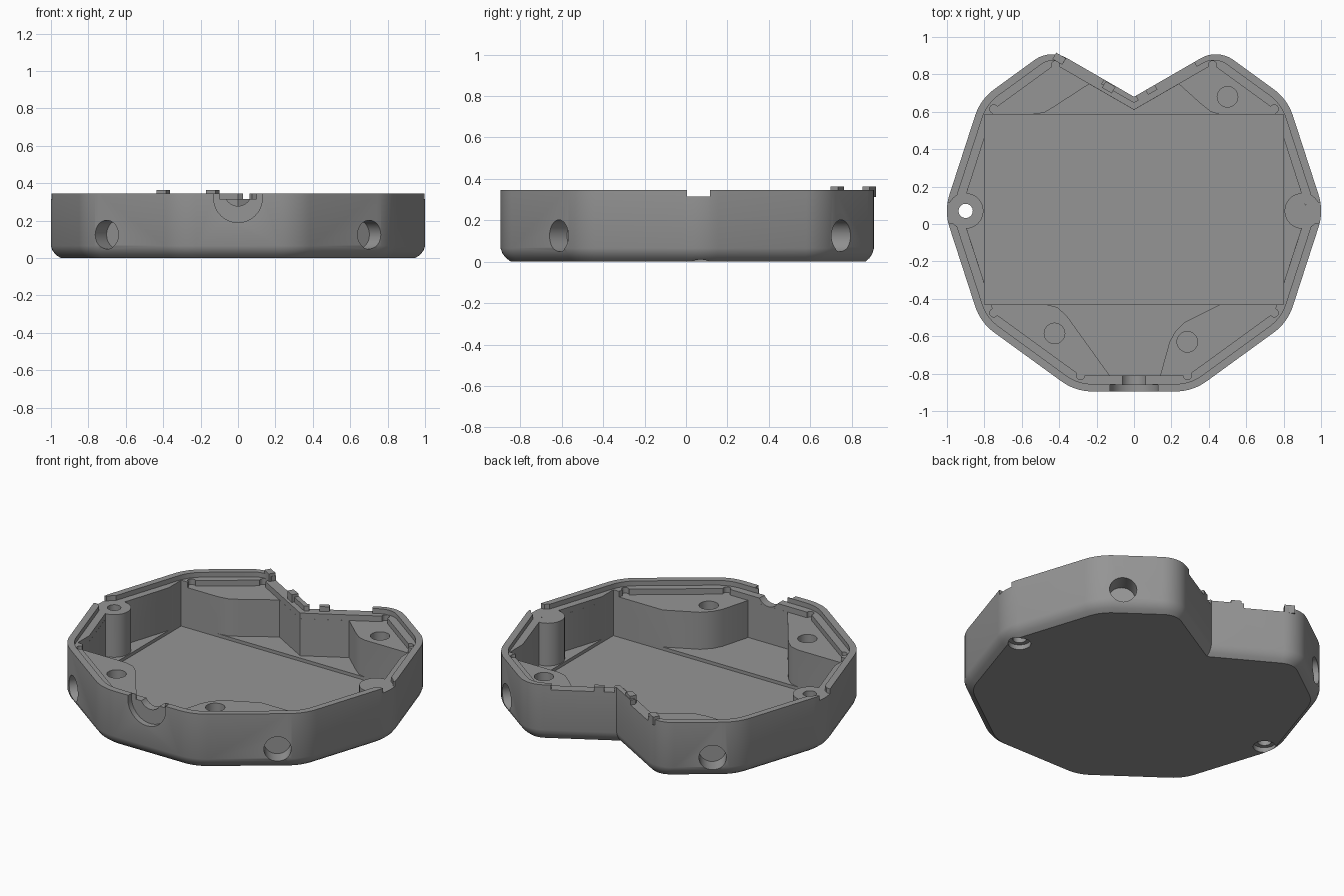
import bpy, bmesh, math
from mathutils import Vector, Matrix

if "Cube" in bpy.data.objects:
    bpy.data.objects.remove(bpy.data.objects["Cube"])

grey = bpy.data.materials.new("case grey")
grey.diffuse_color = (0.3, 0.3, 0.3, 1)
grey.use_nodes = True
grey.node_tree.nodes["Principled BSDF"].inputs["Base Color"].default_value = grey.diffuse_color
CY = 0.07                                   # centre of the ten-sided body
C36, S36, C72, S72 = (f(math.radians(a)) for a in (36, 72) for f in (math.cos, math.sin))


def fillet(pts, segs=8):
    """Round the corners of (x, y, radius) points."""
    out = []
    for k, (x, y, r) in enumerate(pts):
        p = Vector((x, y))
        if r <= 0:
            out.append(p)
            continue
        a = (Vector(pts[k - 1][:2]) - p).normalized()
        b = (Vector(pts[(k + 1) % len(pts)][:2]) - p).normalized()
        half = a.angle(b) / 2
        c = p + (a + b).normalized() * (r / math.sin(half))
        s = p + a * (r / math.tan(half)) - c
        e = p + b * (r / math.tan(half)) - c
        turn = s.angle_signed(e)            # clockwise positive
        for i in range(segs + 1):
            t = -turn * i / segs
            out.append(c + Vector((s.x * math.cos(t) - s.y * math.sin(t),
                                   s.x * math.sin(t) + s.y * math.cos(t))))
    return out


def outline(inset, rounded=True):
    """Ten-sided outline with a V notch at the back, counter-clockwise."""
    R = 1.015 - inset / 0.951
    r, rl = (0.28 - inset, 0.16 - inset) if rounded else (0, 0)
    notch = 0.68 - inset * 0.82
    slope = S36 / C36                       # back diagonal
    lx = (CY + R * S36 + slope * R * C36 - notch) / (0.577 + slope)
    lobe = (lx, notch + 0.577 * lx, rl)
    right = [(R * C72, CY - R * S72, r), (R * C36, CY - R * S36, r), (R, CY, r),
             (R * C36, CY + R * S36, r), lobe]
    left = [(-x, y, q) for x, y, q in reversed(right)]
    return fillet(right + [(0, notch, 0)] + left)


def add(name, bm):
    bmesh.ops.recalc_face_normals(bm, faces=bm.faces)
    me = bpy.data.meshes.new(name)
    bm.to_mesh(me)
    bm.free()
    ob = bpy.data.objects.new(name, me)
    bpy.context.collection.objects.link(ob)
    me.materials.append(grey)
    return ob


def loft(name, rings):
    """Closed solid through (points, z) rings."""
    bm = bmesh.new()
    vs = [[bm.verts.new((p[0], p[1], z)) for p in pts] for pts, z in rings]
    for a, b in zip(vs, vs[1:]):
        for i in range(len(a)):
            j = (i + 1) % len(a)
            bm.faces.new((a[i], a[j], b[j], b[i]))
    bm.faces.new(vs[0])
    bm.faces.new(vs[-1])
    return add(name, bm)


def prism(name, pts, z0, z1=0.5):
    return loft(name, [(pts, z0), (pts, z1)])


def tube(name, a, b, r, segs=32):
    """Cylinder between two points."""
    a, b = Vector(a), Vector(b)
    bm = bmesh.new()
    m = Matrix.Translation((a + b) / 2) @ (b - a).to_track_quat('Z', 'Y').to_matrix().to_4x4()
    bmesh.ops.create_cone(bm, cap_ends=True, segments=segs, radius1=r, radius2=r,
                          depth=(b - a).length, matrix=m)
    return add(name, bm)


def box(name, c, size, angle=0):
    bm = bmesh.new()
    m = Matrix.Translation(c) @ Matrix.Rotation(angle, 4, 'Z') @ Matrix.Diagonal((*size, 1))
    bmesh.ops.create_cube(bm, size=1, matrix=m)
    return add(name, bm)


def cut(ob, cutter):
    mod = ob.modifiers.new("cut", 'BOOLEAN')
    mod.object, mod.operation, mod.solver = cutter, 'DIFFERENCE', 'EXACT'
    bpy.context.view_layer.objects.active = ob
    bpy.ops.object.modifier_apply(modifier=mod.name)
    bpy.data.objects.remove(cutter)


# Solid shell with a softened bottom edge
case = loft("case", [(outline(0.05), 0), (outline(0.026), 0.018), (outline(0.009), 0.04),
                     (outline(0), 0.065), (outline(0), 0.345)])

# Ledge inside the raised rim
cut(case, prism("ledge_cut", outline(0.04), 0.315))

# Cavity above the corner shelves, and the deep well between them
well = [(0, .61), (-.24, .748), (-.43, .625), (-.48, .595), (-.55, .585), (-.76, .585),
        (-.925, .07), (-.763, -.43), (-.47, -.43), (-.41, -.445), (-.36, -.49), (-.13, -.81),
        (.14, -.81), (.19, -.63), (.22, -.575), (.27, -.525), (.46, -.43), (.763, -.43),
        (.925, .07), (.76, .585), (.46, .585), (.41, .6), (.36, .64), (.24, .748)]
for cutter in (prism("cavity", outline(0.085, False), 0.28), prism("well", well, 0.05)):
    for s in (-1, 1):                       # leave the screw posts standing
        cut(cutter, tube("post", (s * .9, CY, 0), (s * .9, CY, .315), .095))
    cut(case, cutter)

# Rectangular board recess
cut(case, box("board_recess", (0, 0.0775, 0.265), (1.6, 1.015, 0.47)))

# Relief holes in the inner corners
for x, y in ((.42, .85), (.75, .615), (.75, -.475), (.286, -.81)):
    for s in (-1, 1):
        cut(case, tube("relief", (s * x, y, .28), (s * x, y, .5), .022, 16))

# Screw holes, countersinks, rim gaps and the four side sockets
for s in (-1, 1):
    cut(case, tube("screw_hole", (s * .9, CY, -.1), (s * .9, CY, .5), .038))
    cut(case, tube("countersink", (s * .9, CY, -.1), (s * .9, CY, .03), .064))
    cut(case, tube("post_top", (s * .9, CY, .315), (s * .9, CY, .5), .095))
    cut(case, box("rim_gap", (s * .97, .06, .415), (.14, .11, .2)))
    for y, d in ((-.618, -1), (.745, 1)):
        n = Vector((s * .588, d * .809, 0))
        p = Vector((s * .705, y, .125))
        cut(case, tube("socket", p + n * .1, p - n * .11, .077))

# Blind holes in three shelves
for x, y in ((.5, .68), (-.425, -.585), (.285, -.63)):
    cut(case, tube("shelf_hole", (x, y, .15), (x, y, .5), .055))

# Cable opening in the front wall
cut(case, tube("cable_collar", (0, -1, .32), (0, -.86, .32), .13, 48))
cut(case, tube("cable_hole", (0, -1, .35), (0, -.75, .35), .072))
cut(case, box("cable_gap", (0, -.83, .4), (.2, .12, .17)))


# Rim gaps and nubs along the back notch
def on_notch(x, z, inset=0.02):
    return (x, .68 + .577 * abs(x) - inset, z)


def notch_gap(x0, x1):
    a = math.atan(.577) * (1 if x0 + x1 > 0 else -1)
    cut(case, box("notch_gap", on_notch((x0 + x1) / 2, .415), (abs(x1 - x0) / .866, .12, .2), a))


notch_gap(-.37, -.17)
notch_gap(.12, .33)
notch_gap(.02, .07)
for x in (-.40, -.135):
    box("clip_nub", on_notch(x, .338, .027), (.06, .04, .05), -math.radians(30))

for ob in bpy.context.collection.objects:
    ob.select_set(True)
bpy.context.view_layer.objects.active = case
bpy.ops.object.shade_smooth_by_angle(angle=math.radians(30))
